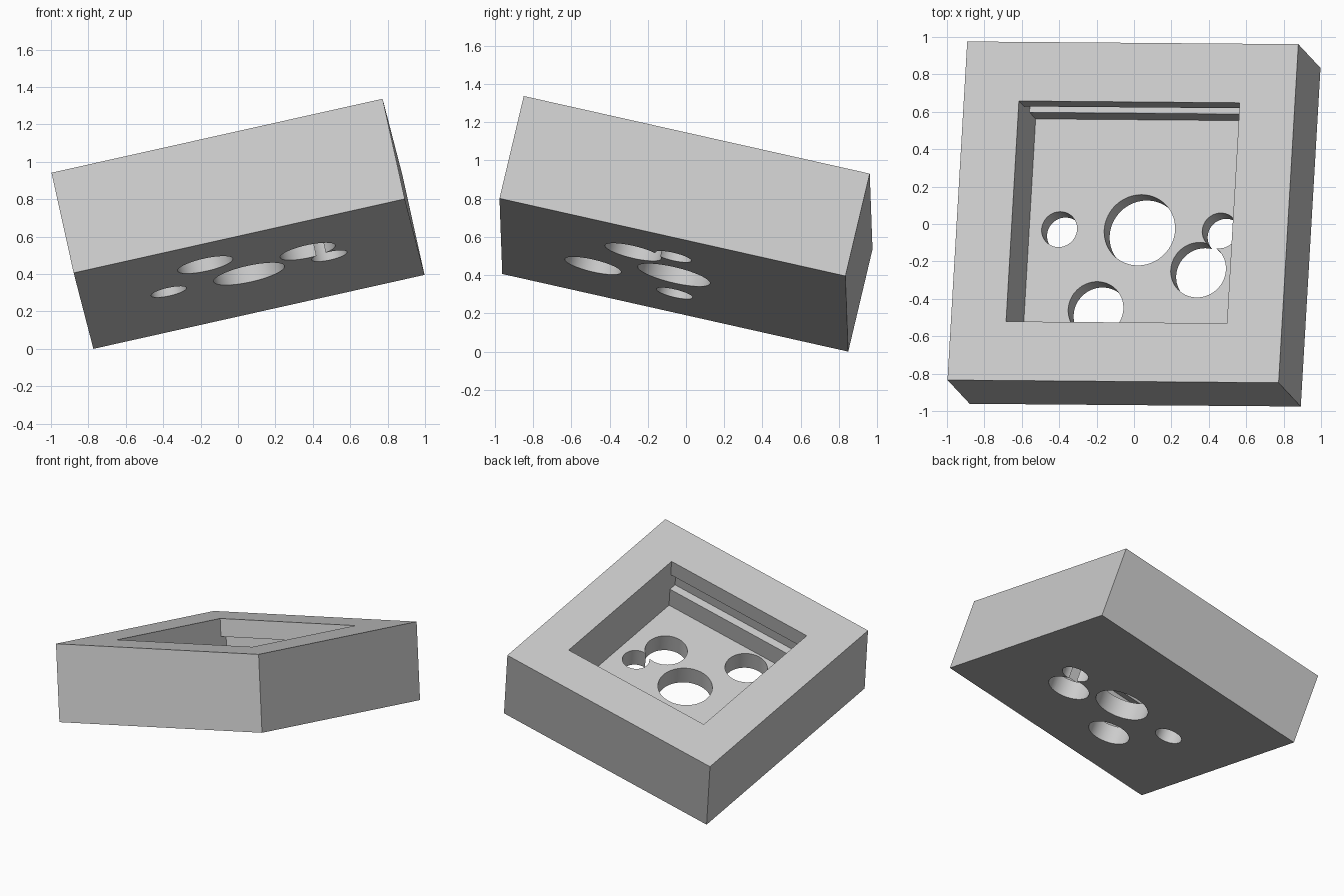
import bpy, bmesh
from mathutils import Matrix, Vector

cube = bpy.data.objects.get("Cube")
if cube:
    bpy.data.objects.remove(cube, do_unlink=True)

WIDTH, DEPTH, HEIGHT = 1.814, 1.858, 0.563
TOP = HEIGHT / 2
POCKET = 0.605                      # half side of the square pocket
FLOOR = TOP - 0.425
GROOVE_TOP, GROOVE_LOW, GROOVE_IN = TOP - 0.13, TOP - 0.27, 0.06


def new_object(name, bm):
    bmesh.ops.recalc_face_normals(bm, faces=bm.faces)
    mesh = bpy.data.meshes.new(name)
    bm.to_mesh(mesh)
    bm.free()
    obj = bpy.data.objects.new(name, mesh)
    bpy.context.collection.objects.link(obj)
    return obj


def cut(target, cutter):
    cutter.hide_render = True
    mod = target.modifiers.new("cut", "BOOLEAN")
    mod.operation, mod.solver, mod.object = "DIFFERENCE", "EXACT", cutter
    bpy.ops.object.select_all(action="DESELECT")
    target.select_set(True)
    bpy.context.view_layer.objects.active = target
    bpy.ops.object.modifier_apply(modifier=mod.name)
    bpy.data.objects.remove(cutter, do_unlink=True)


# Solid block
bm = bmesh.new()
bmesh.ops.create_cube(bm, size=1)
bmesh.ops.scale(bm, vec=(WIDTH, DEPTH, HEIGHT), verts=bm.verts)
block = new_object("grooved_block", bm)

# Square pocket with a groove along its front and back walls
half = [(POCKET, FLOOR), (POCKET, GROOVE_LOW), (POCKET + GROOVE_IN, GROOVE_LOW),
        (POCKET + GROOVE_IN, GROOVE_TOP), (POCKET, GROOVE_TOP), (POCKET, TOP + 0.2)]
profile = half + [(-y, z) for y, z in reversed(half)]
bm = bmesh.new()
face = bm.faces.new([bm.verts.new((-POCKET, y, z)) for y, z in profile])
side = bmesh.ops.extrude_face_region(bm, geom=[face])
bmesh.ops.translate(bm, vec=(2 * POCKET, 0, 0),
                    verts=[v for v in side["geom"] if isinstance(v, bmesh.types.BMVert)])
cut(block, new_object("pocket_cutter", bm))

# Round holes through the pocket floor: x, y, radius
for x, y, r in [(0, 0, 0.194), (-0.44, 0, 0.097), (0.44, 0, 0.097),
                (-0.215, -0.436, 0.151), (0.334, -0.216, 0.151)]:
    bm = bmesh.new()
    bmesh.ops.create_cone(bm, cap_ends=True, segments=72, radius1=r, radius2=r, depth=0.4,
                          matrix=Matrix.Translation((x, y, -TOP)))
    cut(block, new_object("hole_cutter", bm))

# Tilt the finished block so it rests on one corner
x_axis = Vector((0.976, -0.008, 0.218)).normalized()
y_axis = Vector((0.059, 0.974, -0.218))
y_axis = (y_axis - x_axis * y_axis.dot(x_axis)).normalized()
tilt = Matrix((x_axis, y_axis, x_axis.cross(y_axis))).transposed()
block.data.transform(tilt.to_4x4())
lowest = min(v.co.z for v in block.data.vertices)
block.data.transform(Matrix.Translation((0, 0, -lowest)))

# Plain grey finish
grey = bpy.data.materials.new("plain_grey")
grey.use_nodes = True
colour = (0.6, 0.6, 0.6, 1)
grey.diffuse_color = colour
grey.node_tree.nodes["Principled BSDF"].inputs["Base Color"].default_value = colour
block.data.materials.clear()
block.data.materials.append(grey)
bpy.ops.object.shade_smooth_by_angle()
